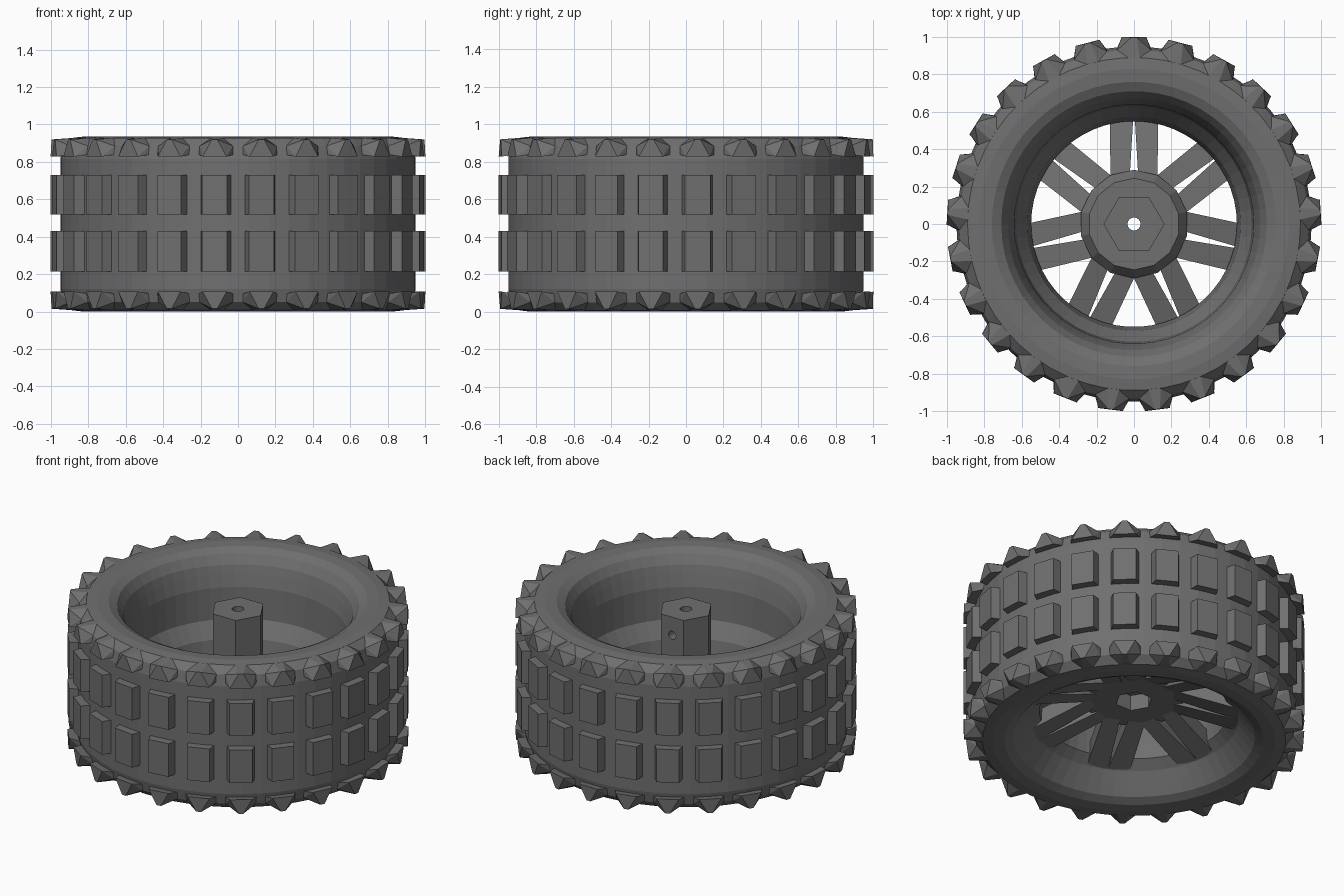
import bpy, bmesh, math
from mathutils import Matrix, Vector

if "Cube" in bpy.data.objects:
    bpy.data.objects.remove(bpy.data.objects["Cube"])

TOP = 0.935
LUGS = 25
PAIRS = 7

dark = bpy.data.materials.new("dark_rubber")
dark.diffuse_color = (0.16, 0.16, 0.16, 1)
dark.use_nodes = True
dark.node_tree.nodes["Principled BSDF"].inputs["Base Color"].default_value = dark.diffuse_color


def finish(name, bm):
    bmesh.ops.recalc_face_normals(bm, faces=bm.faces[:])
    me = bpy.data.meshes.new(name)
    bm.to_mesh(me)
    bm.free()
    me.materials.append(dark)
    ob = bpy.data.objects.new(name, me)
    bpy.context.collection.objects.link(ob)
    return ob


def lathe(name, profile, n):
    """Revolve a closed (r, z) loop round z."""
    bm = bmesh.new()
    rings = []
    for i in range(n):
        a = 2 * math.pi * i / n
        rings.append([bm.verts.new((r * math.cos(a), r * math.sin(a), z)) for r, z in profile])
    m = len(profile)
    for i in range(n):
        p, q = rings[i], rings[(i + 1) % n]
        for j in range(m):
            k = (j + 1) % m
            bm.faces.new((p[j], q[j], q[k], p[k]))
    return finish(name, bm)


def prism(name, r, z0, z1, n, r_top=None, matrix=Matrix()):
    bm = bmesh.new()
    bmesh.ops.create_cone(bm, cap_ends=True, segments=n, radius1=r, radius2=r_top or r, depth=z1 - z0,
                          matrix=matrix @ Matrix.Translation((0, 0, (z0 + z1) / 2)))
    return finish(name, bm)


def hull_ring(name, shapes, count):
    """Repeat convex solids round z from +y, each given as points (radial, tangential, z)."""
    bm = bmesh.new()
    for i in range(count):
        rot = Matrix.Rotation(math.pi / 2 + 2 * math.pi * i / count, 4, 'Z')
        for pts in shapes:
            vs = [bm.verts.new(rot @ Vector(p)) for p in pts]
            bmesh.ops.convex_hull(bm, input=vs)
    return finish(name, bm)


def boolean(target, other, op):
    bpy.context.view_layer.objects.active = target
    mod = target.modifiers.new(op, 'BOOLEAN')
    mod.operation = op
    mod.object = other
    mod.solver = 'EXACT'
    bpy.ops.object.modifier_apply(modifier=mod.name)
    bpy.data.objects.remove(other)


# Tyre carcass with rounded shoulders
lathe("tyre", [(0.95, 0.12), (0.95, 0.815), (0.935, 0.885), (0.89, 0.928), (0.83, TOP), (0.76, 0.93),
               (0.71, 0.905), (0.675, 0.85), (0.66, 0.80), (0.68, 0.75), (0.68, 0.2), (0.67, 0.08),
               (0.71, 0.03), (0.76, 0.005), (0.83, 0.0), (0.89, 0.007), (0.935, 0.05)], 54)

# Wheel rim: deep barrel narrowing to the spoke ring
lathe("rim", [(0.68, 0.80), (0.66, 0.80), (0.64, 0.72), (0.63, 0.52), (0.57, 0.42), (0.55, 0.30),
              (0.555, 0.20), (0.615, 0.15), (0.67, 0.08), (0.69, 0.09), (0.69, 0.2), (0.69, 0.75)], 54)

# Two rows of rectangular tread blocks
blocks = []
for z0, z1 in ((0.215, 0.43), (0.52, 0.73)):
    blocks.append([(r, s * w, z) for r, w in ((0.93, 0.085), (1.0, 0.067))
                   for s in (-1, 1) for z in (z0, z1)])
hull_ring("tread_blocks", blocks, LUGS)

# Pointed shoulder lugs, mirrored top and bottom
half = [(r, s * w, z) for r, w, z in ((0.93, 0.095, 0.84), (1.0, 0.065, 0.828), (0.998, 0.014, 0.92),
                                      (0.93, 0.09, 0.885), (0.87, 0.035, 0.929)) for s in (-1, 1)]
lugs = [half, [(r, t, TOP - z) for r, t, z in half]]
hull_ring("shoulder_lugs", lugs, LUGS)

# Seven pairs of spokes, dished from hub to rim and closing towards the rim
spokes = []
for s in (-1, 1):
    spokes.append([(r, s * w, z) for r, inner, outer, z0, z1 in ((0.2, 0.026, 0.125, 0.28, 0.37),
                                                                 (0.62, 0.001, 0.13, 0.15, 0.26))
                   for w in (inner, outer) for z in (z0, z1)])
hull_ring("spokes", spokes, PAIRS)

# Hub: stepped disc and hexagonal post, bored, with nut recess and screw hole
hub = prism("hub", 0.29, 0.27, 0.38, 14)
boolean(hub, prism("collar", 0.29, 0.38, 0.44, 14, 0.245), 'UNION')
# Post corners lie on the x axis
corner_on_x = Matrix.Rotation(math.pi / 2, 4, 'Z')
boolean(hub, prism("post", 0.163, 0.35, 0.877, 6, matrix=corner_on_x), 'UNION')
boolean(hub, prism("bore", 0.035, 0.1, 1.0, 16), 'DIFFERENCE')
boolean(hub, prism("nut_recess", 0.11, 0.2, 0.37, 6, matrix=corner_on_x), 'DIFFERENCE')
boolean(hub, prism("screw_hole", 0.027, 0.01, 0.3, 12,
                   matrix=Matrix.Translation((0, 0, 0.76)) @ Matrix.Rotation(-math.pi / 2, 4, 'X')), 'DIFFERENCE')
